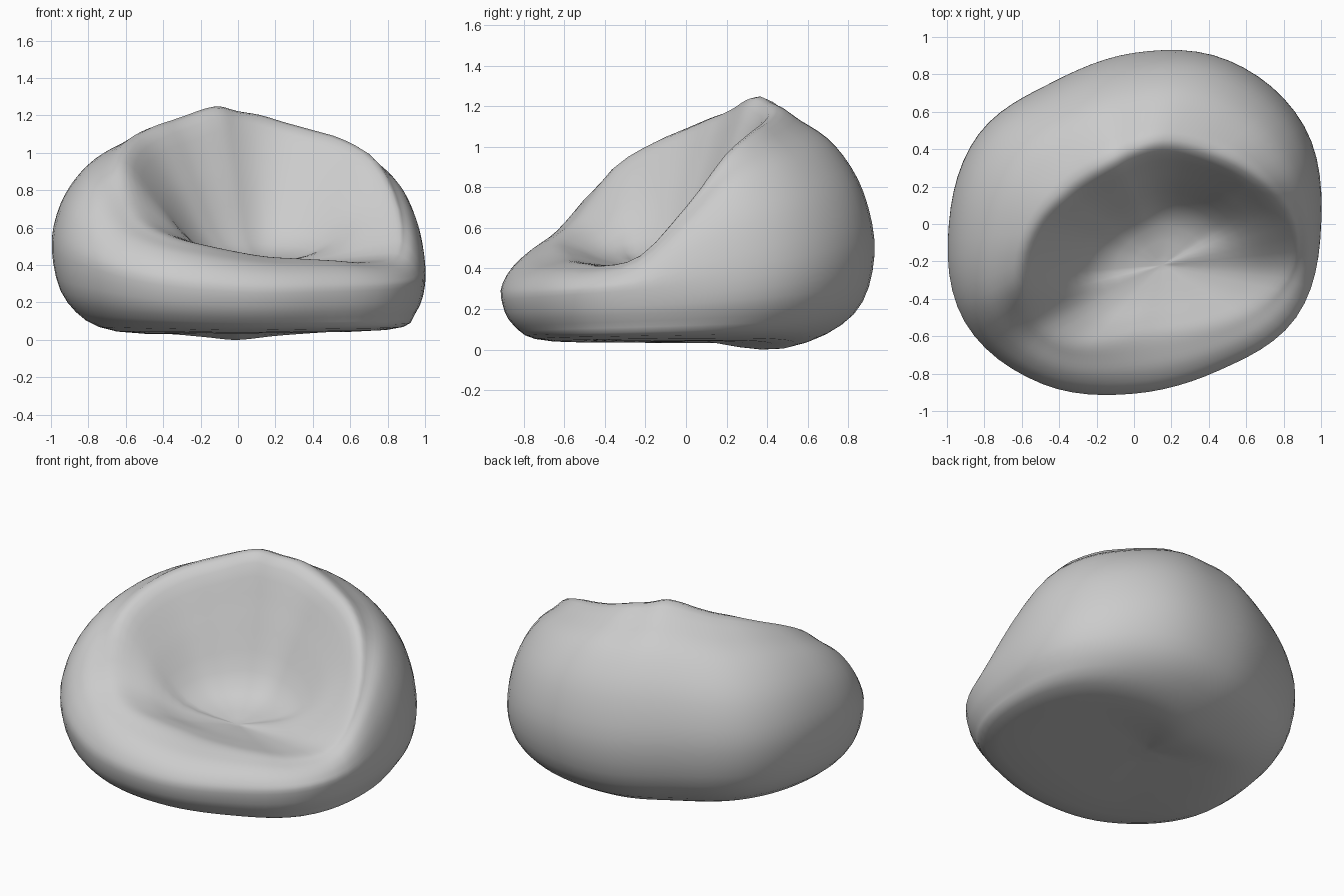
import bpy, bmesh, math
from mathutils import Vector

cube = bpy.data.objects.get("Cube")
if cube:
    bpy.data.objects.remove(cube, do_unlink=True)

# Control values at even angles, anticlockwise from the model's left side
OUTLINE = [1.0, 1.05, 1.01, .915, .875, .96, .99, 1.045, .985, .907, .905, 1.0]
BULGE_Z = [.31, .38, .46, .46, .5, .5, .49, .42, .3, .25, .25, .27]
BASE = [.8, .73, .62, .52, .55, .6, .64, .67, .7, .72, .76, .8]
FLOOR = [.05, .05, .03, .0, .02, .04, .04, .04, .04, .035, .04, .045]
CREST_R = [.83, .73, .62, .53, .47, .42, .37, .34, .33, .34, .37, .42,
           .5, .59, .68, .72, .72, .66, .61, .61, .65, .72, .8, .86]
CREST_Z = [.7, .95, 1.06, 1.11, 1.15, 1.19, 1.21, 1.235, 1.22, 1.19, 1.16, 1.13,
           1.08, 1.01, .89, .65, .55, .5, .465, .44, .43, .42, .41, .46]
SEAT = Vector((.15, -.22, .4))
UNDER = Vector((0, .1, .035))
SEGMENTS = 72
STEPS = 4


def spline(a, b, c, d, t):
    """Smooth curve from b to c."""
    return b + (c - a) * (t / 2) + (a * 2 - b * 5 + c * 4 - d) * (t * t / 2) \
        + (b * 3 - a - c * 3 + d) * (t ** 3 / 2)


def around(values, angle):
    """Sample a closed control list at an angle."""
    n = len(values)
    u = angle / math.tau * n
    i = int(u)
    return spline(*[values[(i + k) % n] for k in (-1, 0, 1, 2)], u - i)


def meridian(angle):
    """Section from the underside, over the crest and down into the seat."""
    r, zb, base, floor, cr, cz = [around(v, angle) for v in
                                  (OUTLINE, BULGE_Z, BASE, FLOOR, CREST_R, CREST_Z)]
    direction = Vector((math.cos(angle), math.sin(angle), 0))

    def point(radius, z):
        return direction * radius + Vector((0, 0, z))

    # Underside and widest line
    pts = [UNDER.copy(), point(r * base, floor),
           point(r * (base + (1 - base) * .76), floor + (zb - floor) * .36),
           point(r, zb)]
    # Outer shoulder
    for out, up in ((.9, .42), (.64, .73), (.32, .9)):
        pts.append(point(cr + (r - cr) * out, zb + (cz - zb) * up))
    crest = point(cr, cz)
    pts.append(crest)
    # Inner wall and seat: steep under the back, gentle behind the front lip
    rise = cz - SEAT.z
    tall = min(1, rise / .5)
    for out, up in ((.77, .8 - .16 * tall), (.45, .36 - .22 * tall)):
        p = SEAT.lerp(crest, out)
        p.z = SEAT.z + rise * up
        pts.append(p)
    pts.append(SEAT.copy())
    ext = [pts[0]] + pts + [pts[-1]]
    line = [spline(*ext[i:i + 4], s / STEPS)
            for i in range(len(pts) - 1) for s in range(STEPS)]
    return line[1:]


bm = bmesh.new()
columns = [[bm.verts.new(p) for p in meridian(math.tau * i / SEGMENTS)]
           for i in range(SEGMENTS)]
under = bm.verts.new(UNDER)
centre = bm.verts.new(SEAT)
for i, a in enumerate(columns):
    b = columns[(i + 1) % SEGMENTS]
    bm.faces.new((under, b[0], a[0]))
    bm.faces.new((a[-1], b[-1], centre))
    for k in range(len(a) - 1):
        bm.faces.new((a[k], b[k], b[k + 1], a[k + 1]))
bmesh.ops.recalc_face_normals(bm, faces=bm.faces)

# Rest the bag on the ground
low = min(v.co.z for v in bm.verts)
bmesh.ops.translate(bm, verts=bm.verts, vec=(0, 0, -low))
for f in bm.faces:
    f.smooth = True

mesh = bpy.data.meshes.new("bean_bag_seat")
bm.to_mesh(mesh)
bm.free()
bag = bpy.data.objects.new("bean_bag_seat", mesh)
bpy.context.collection.objects.link(bag)

# Grey fabric
fabric = bpy.data.materials.new("grey fabric")
fabric.use_nodes = True
colour = (.6, .6, .6, 1)
fabric.diffuse_color = colour
fabric.node_tree.nodes["Principled BSDF"].inputs["Base Color"].default_value = colour
mesh.materials.append(fabric)
